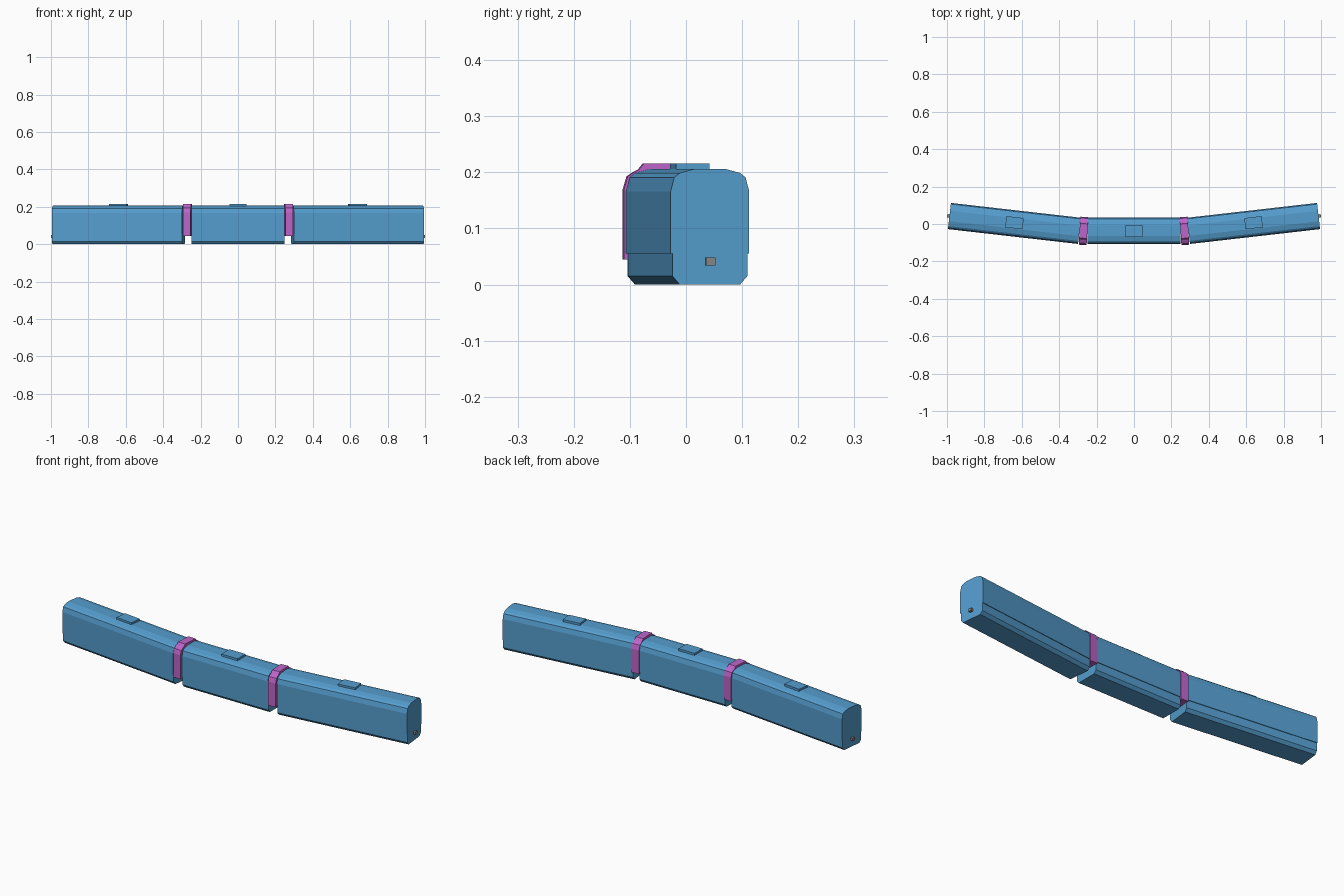
import bpy, bmesh, math
from mathutils import Matrix

if "Cube" in bpy.data.objects:
    bpy.data.objects.remove(bpy.data.objects["Cube"])


def material(name, rgb):
    m = bpy.data.materials.new(name)
    m.diffuse_color = (*rgb, 1)
    m.use_nodes = True
    m.node_tree.nodes["Principled BSDF"].inputs["Base Color"].default_value = m.diffuse_color
    return m


BLUE = material("body blue", (0.09, 0.34, 0.62))
PURPLE = material("joint purple", (0.52, 0.13, 0.59))
GREY = material("coupler grey", (0.25, 0.25, 0.25))

# Half cross-sections (half width, height), bottom to top
BODY = [(0.054, 0.0), (0.067, 0.015), (0.067, 0.055), (0.0705, 0.055),
        (0.0705, 0.166), (0.064, 0.191), (0.054, 0.199), (0.028, 0.206)]
JOINT = [(0.075, 0.045), (0.075, 0.169), (0.068, 0.193), (0.056, 0.201),
         (0.048, 0.205), (0.039, 0.216)]


def extrude_section(name, half, length, centre, angle, mat):
    """Mirror a half section and sweep it along local x."""
    ring = half + [(-w, z) for w, z in reversed(half)]
    bm = bmesh.new()
    a = [bm.verts.new((-length / 2, y, z)) for y, z in ring]
    b = [bm.verts.new((length / 2, y, z)) for y, z in ring]
    n = len(ring)
    bm.faces.new(a)
    bm.faces.new(b)
    for i in range(n):
        j = (i + 1) % n
        bm.faces.new((a[i], a[j], b[j], b[i]))
    bmesh.ops.recalc_face_normals(bm, faces=bm.faces)
    mesh = bpy.data.meshes.new(name)
    bm.to_mesh(mesh)
    bm.free()
    mesh.materials.append(mat)
    ob = bpy.data.objects.new(name, mesh)
    ob.matrix_world = Matrix.Translation((*centre, 0)) @ Matrix.Rotation(angle, 4, "Z")
    bpy.context.collection.objects.link(ob)
    return ob


def box(name, size, centre, z0, angle, mat):
    w = size[1] / 2
    return extrude_section(name, [(w, z0), (w, z0 + size[2])], size[0], centre, angle, mat)


Y0 = -0.037                   # centre line of the middle car
ANGLE = math.radians(6.5)     # bend of the end cars

# Middle car with its roof unit
extrude_section("middle_car", BODY, 0.495, (0, Y0), 0, BLUE)
box("middle_roof_unit", (0.093, 0.065, 0.016), (0, Y0), 0.2, 0, BLUE)

for side, label in ((-1, "left"), (1, "right")):
    ang = side * ANGLE
    # End car, roof unit and coupler
    extrude_section(label + "_car", BODY, 0.70, (side * 0.639, 0.003), ang, BLUE)
    box(label + "_roof_unit", (0.093, 0.06, 0.016), (side * 0.639, 0.007), 0.2, ang, BLUE)
    box(label + "_coupler", (0.04, 0.017, 0.014), (side * 0.979, 0.042), 0.034, ang, GREY)
    # Flexible joint between the cars
    extrude_section(label + "_joint", JOINT, 0.042, (side * 0.27, Y0), ang / 2, PURPLE)
